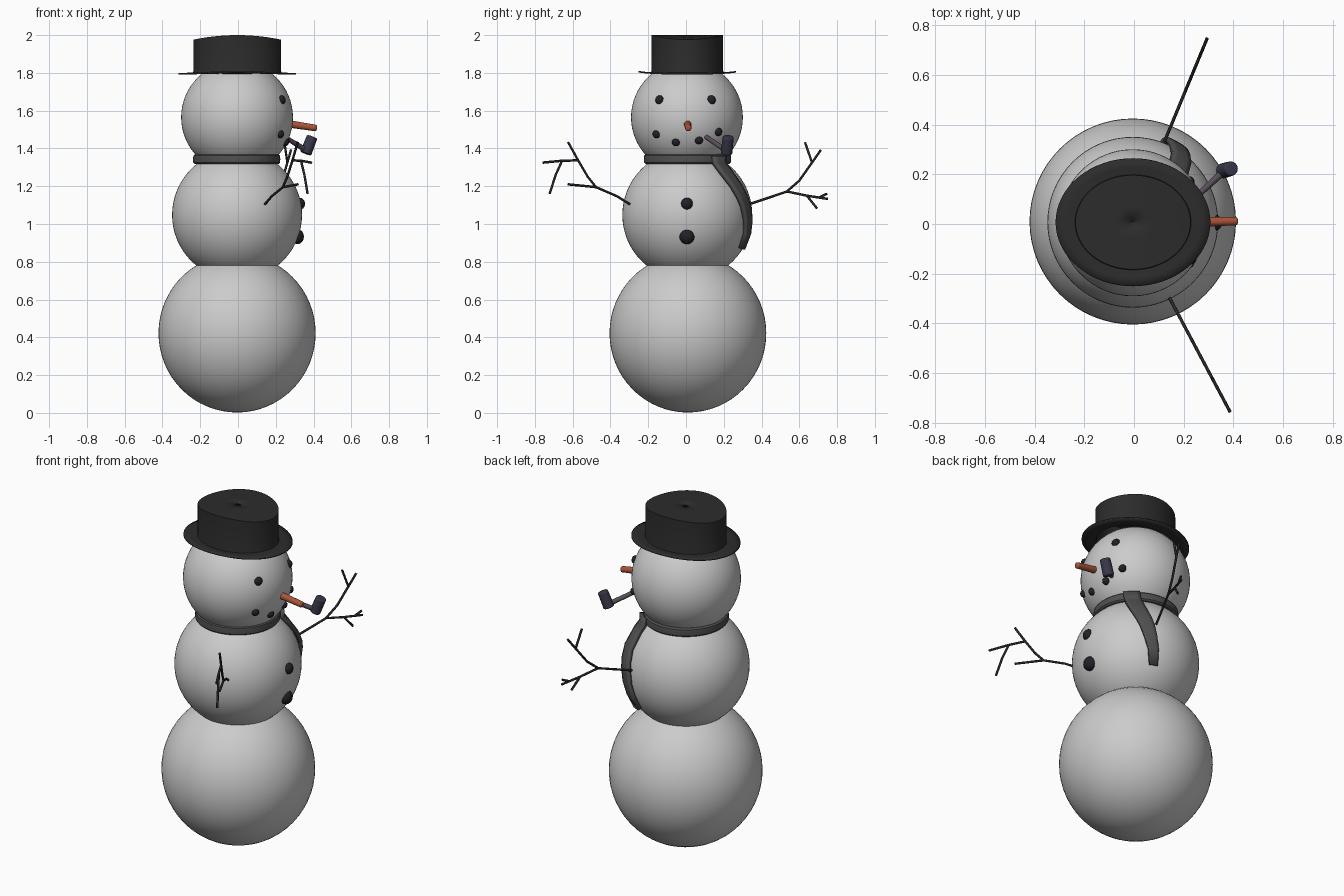
import bpy, bmesh
from math import sin, cos, pi, radians, sqrt
from mathutils import Vector

if "Cube" in bpy.data.objects:
    bpy.data.objects.remove(bpy.data.objects["Cube"])


def material(name, col):
    m = bpy.data.materials.new(name)
    m.diffuse_color = (*col, 1)
    m.use_nodes = True
    m.node_tree.nodes["Principled BSDF"].inputs["Base Color"].default_value = m.diffuse_color
    return m


BLACK = material("black_felt", (0.025, 0.025, 0.025))
COAL = material("coal", (0.015, 0.015, 0.02))
WOOL = material("wool", (0.08, 0.08, 0.08))
WOOD = material("twig", (0.02, 0.02, 0.02))
CARROT = material("carrot", (0.4, 0.09, 0.04))
PIPE = material("pipe", (0.04, 0.04, 0.07))
STEM = material("pipe_stem", (0.1, 0.08, 0.1))


def finish(ob, name, mat=None, angle=40):
    ob.name = name
    if mat:
        ob.data.materials.append(mat)
    bpy.ops.object.select_all(action='DESELECT')
    ob.select_set(True)
    bpy.context.view_layer.objects.active = ob
    bpy.ops.object.shade_smooth_by_angle(angle=radians(angle))
    return ob


def ball(name, c, r, mat=None, seg=24):
    bpy.ops.mesh.primitive_uv_sphere_add(segments=seg, ring_count=seg // 2, location=c)
    ob = bpy.context.object
    ob.scale = r
    return finish(ob, name, mat, 60)


def mesh_object(name, bm, mat, angle=40):
    bmesh.ops.recalc_face_normals(bm, faces=bm.faces)
    me = bpy.data.meshes.new(name)
    bm.to_mesh(me)
    bm.free()
    ob = bpy.data.objects.new(name, me)
    bpy.context.collection.objects.link(ob)
    return finish(ob, name, mat, angle)


def lathe(rings, centre, closed=False, n=64):
    """Elliptical rings (rx, ry, z) joined into a skin."""
    bm = bmesh.new()
    loops = [[bm.verts.new((centre[0] + rx * cos(2 * pi * i / n),
                            centre[1] + ry * sin(2 * pi * i / n), z)) for i in range(n)]
             for rx, ry, z in rings]
    pairs = list(zip(loops, loops[1:] + loops[:1])) if closed else list(zip(loops, loops[1:]))
    for a, b in pairs:
        for i in range(n):
            j = (i + 1) % n
            bm.faces.new((a[i], a[j], b[j], b[i]))
    return bm


def rod(name, a, b, r1, r2, mat, bevel=0.0):
    a, b = Vector(a), Vector(b)
    bpy.ops.mesh.primitive_cone_add(vertices=20, radius1=r1, radius2=r2,
                                    depth=(b - a).length, location=(a + b) / 2)
    ob = bpy.context.object
    ob.rotation_euler = (b - a).to_track_quat('Z', 'Y').to_euler()
    if bevel:
        m = ob.modifiers.new("round", 'BEVEL')
        m.width, m.segments = bevel, 3
    return finish(ob, name, mat)


# Snow body
HEAD, BELLY = Vector((-0.005, 0.005, 1.565)), Vector((-0.005, 0.007, 1.048))
ball("body_bottom", (-0.005, 0.01, 0.422), (0.416, 0.415, 0.42), seg=64)
ball("body_middle", BELLY, (0.344,) * 3, seg=64)
ball("head", HEAD, (0.296,) * 3, seg=64)


# Coal eyes, mouth and buttons on the +x side
def on_ball(c, r, y, z):
    return (c.x + sqrt(r * r - (y - c.y) ** 2 - (z - c.z) ** 2), y, z)


for i, (y, z) in enumerate([(-0.138, 1.656), (0.133, 1.656)]):
    ball(f"eye_{i}", on_ball(HEAD, 0.29, y, z), (0.022, 0.025, 0.025), COAL, 16)
for i, (y, z) in enumerate([(-0.155, 1.476), (-0.053, 1.434), (0.068, 1.444), (0.17, 1.488)]):
    ball(f"mouth_{i}", on_ball(HEAD, 0.292, y, z), (0.021, 0.022, 0.022), COAL, 16)
ball("button_top", (0.328, 0.005, 1.107), (0.027, 0.032, 0.032), COAL, 16)
ball("button_low", (0.315, 0.005, 0.933), (0.034, 0.04, 0.04), COAL, 16)

# Nose and pipe
rod("nose", (0.25, 0.008, 1.533), (0.418, 0.012, 1.507), 0.02, 0.017, CARROT, 0.009)
rod("pipe_stem", (0.24, 0.1, 1.465), (0.365, 0.215, 1.388), 0.012, 0.014, STEM)
rod("pipe_bowl", (0.358, 0.214, 1.373), (0.393, 0.224, 1.462), 0.031, 0.029, PIPE, 0.006)

# Hat: brim and crown in one skin, crown top curved along x
HX, HY = -0.004, 0.007
bm = lathe([(0.312, 0.257, 1.8), (0.27, 0.222, 1.8), (0.234, 0.192, 1.802),
            (0.232, 0.19, 1.81), (0.232, 0.19, 2.0), (0.16, 0.13, 2.0),
            (0.08, 0.065, 2.0), (0.001, 0.001, 2.0)], (HX, HY))
for v in bm.verts:
    dx, dy = v.co.x - HX, v.co.y - HY
    if v.co.z > 1.9:
        v.co.z -= 0.024 * (dx / 0.232) ** 2
    elif v.co.z < 1.801:
        v.co.z += 0.01 * (dy / 0.257) ** 4
bmesh.ops.remove_doubles(bm, verts=bm.verts, dist=0.00005)
hat = mesh_object("hat", bm, BLACK)
m = hat.modifiers.new("thickness", 'SOLIDIFY')
m.thickness, m.offset = 0.008, -1

# Scarf ring
prof = [(0.19, 1.318), (0.222, 1.318), (0.23, 1.326), (0.231, 1.345),
        (0.229, 1.362), (0.22, 1.37), (0.19, 1.37)]
mesh_object("scarf_ring", lathe([(r, r, z) for r, z in prof], (-0.007, 0.008), True), WOOL)

# Scarf tail draped over the middle ball: (angle, z, width)
path = [(45, 1.36, .09), (46, 1.32, .09), (48, 1.28, .09), (53, 1.2, .088), (57, 1.14, .085),
        (60, 1.09, .08), (63, 1.02, .07), (66, 0.95, .057), (68, 0.87, .045)]
bm = bmesh.new()
rows = []
for ang, z, w in path:
    r = max(sqrt(0.344 ** 2 - (z - BELLY.z) ** 2), 0.222) + 0.018
    row = []
    for k in range(5):
        t = radians(ang) + (k / 4 - 0.5) * w / r
        row.append(bm.verts.new((BELLY.x + r * cos(t), BELLY.y + r * sin(t), z)))
    rows.append(row)
for a, b in zip(rows, rows[1:]):
    for k in range(4):
        bm.faces.new((a[k], a[k + 1], b[k + 1], b[k]))
tail = mesh_object("scarf_tail", bm, WOOL)
m = tail.modifiers.new("thickness", 'SOLIDIFY')
m.thickness, m.offset = 0.022, 0


# Twig arms: each lies in a vertical plane, x follows y
def arm(name, twigs, x_of):
    cu = bpy.data.curves.new(name, 'CURVE')
    cu.dimensions, cu.bevel_depth, cu.bevel_resolution = '3D', 0.0065, 2
    cu.use_fill_caps = True
    for pts in twigs:
        sp = cu.splines.new('POLY')
        sp.points.add(len(pts) - 1)
        for p, (y, z) in zip(sp.points, pts):
            p.co = (x_of(y), y, z, 1)
    cu.materials.append(WOOD)
    bpy.context.collection.objects.link(bpy.data.objects.new(name, cu))


arm("arm_a", [[(-.298, 1.105), (-.365, 1.147), (-.476, 1.195), (-.624, 1.21)],
              [(-.476, 1.195), (-.52, 1.25), (-.571, 1.337), (-.624, 1.433)],
              [(-.571, 1.337), (-.656, 1.335), (-.758, 1.325)],
              [(-.656, 1.335), (-.69, 1.26), (-.722, 1.16)]],
    lambda y: 0.143 + 0.532 * (-y - 0.298))
arm("arm_b", [[(.335, 1.105), (.44, 1.14), (.534, 1.172), (.64, 1.15), (.75, 1.133)],
              [(.64, 1.15), (.693, 1.083)],
              [(.704, 1.14), (.746, 1.16)],
              [(.534, 1.172), (.6, 1.23), (.667, 1.325), (.714, 1.392)],
              [(.667, 1.325), (.63, 1.433)]],
    lambda y: 0.125 + 0.414 * (y - 0.338))
